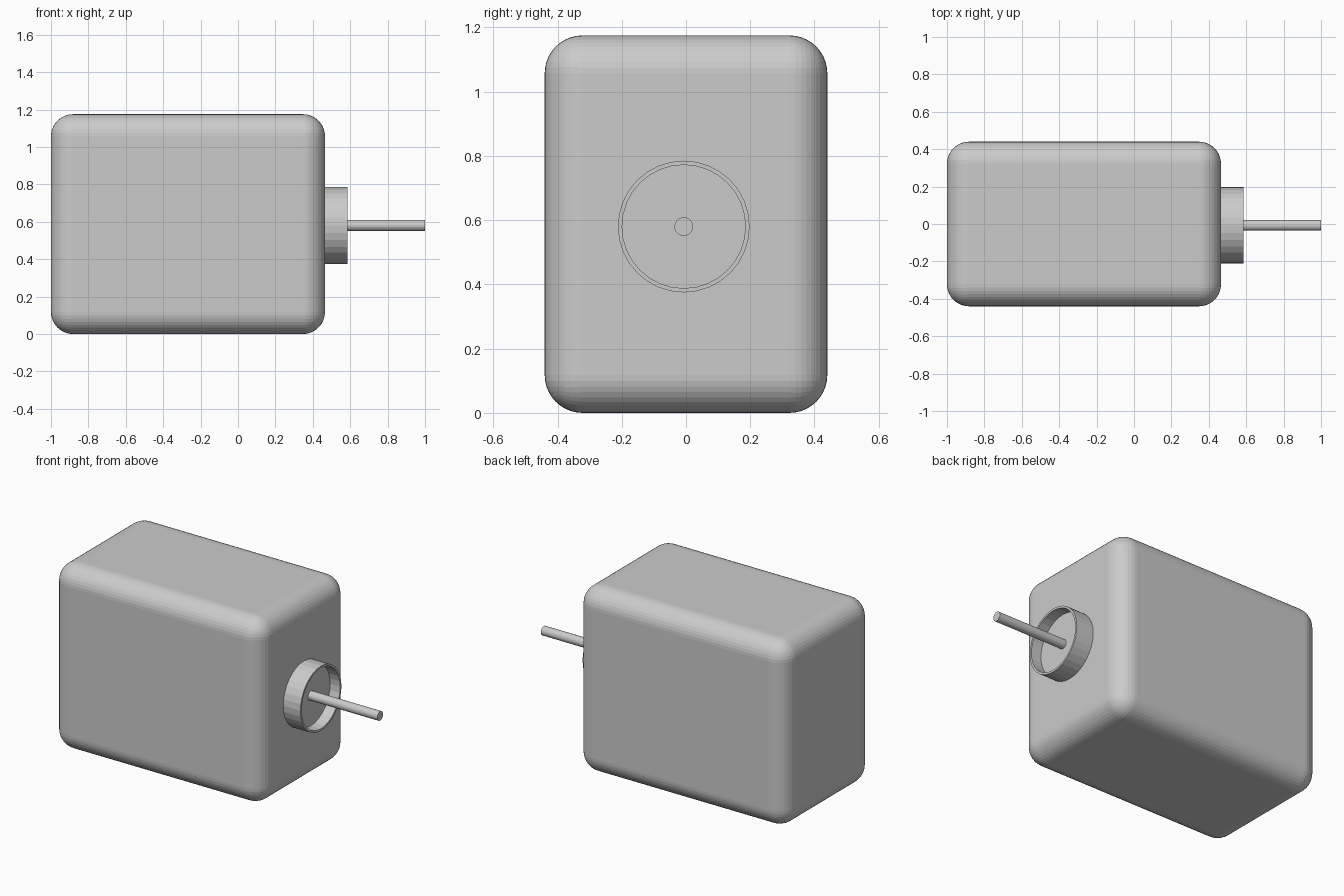
import bpy, bmesh, math
from mathutils import Matrix

if "Cube" in bpy.data.objects:
    bpy.data.objects.remove(bpy.data.objects["Cube"])

AXIS_Y, AXIS_Z = -0.007, 0.58


def lathe_x(name, profile, sides=32):
    """Revolve (x, radius) points about the shaft axis, capping both ends."""
    bm = bmesh.new()
    rings = []
    for x, r in profile:
        rings.append([bm.verts.new((x,
                                    AXIS_Y + r * math.cos(2 * math.pi * i / sides),
                                    AXIS_Z + r * math.sin(2 * math.pi * i / sides)))
                      for i in range(sides)])
    for a, b in zip(rings, rings[1:]):
        for i in range(sides):
            j = (i + 1) % sides
            bm.faces.new((a[i], a[j], b[j], b[i]))
    bm.faces.new(rings[0])
    bm.faces.new(rings[-1])
    bmesh.ops.recalc_face_normals(bm, faces=bm.faces)
    return finish(name, bm)


def finish(name, bm):
    mesh = bpy.data.meshes.new(name)
    bm.to_mesh(mesh)
    bm.free()
    obj = bpy.data.objects.new(name, mesh)
    bpy.context.collection.objects.link(obj)
    return obj


# Rounded housing block
bm = bmesh.new()
bmesh.ops.create_cube(bm, size=1, matrix=Matrix.Translation((-0.2675, 0, 0.5875))
                      @ Matrix.Diagonal((1.465, 0.88, 1.175, 1)))
housing = finish("housing", bm)
bevel = housing.modifiers.new("rounded_edges", "BEVEL")
bevel.width = 0.118
bevel.segments = 10

# Round collar with a shallow recess in its outer face
lathe_x("collar", [(0.44, 0.205), (0.585, 0.205), (0.585, 0.192), (0.515, 0.192)])

# Output shaft
lathe_x("shaft", [(0.50, 0.029), (1.0, 0.029)])
